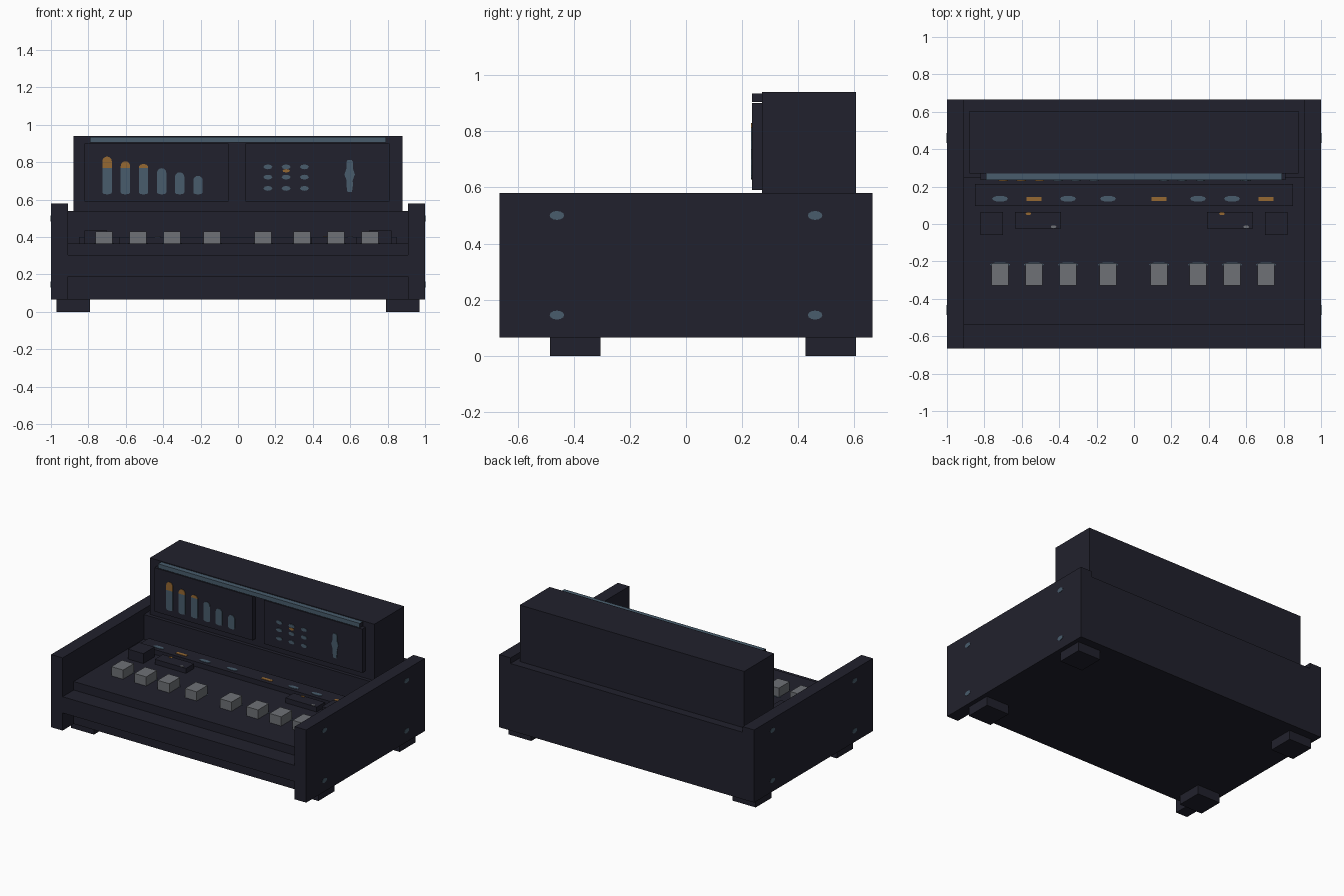
import bpy, bmesh, math
from mathutils import Vector

if "Cube" in bpy.data.objects:
    bpy.data.objects.remove(bpy.data.objects["Cube"])


def material(name, rgb):
    m = bpy.data.materials.new(name)
    m.diffuse_color = (*rgb, 1)
    m.use_nodes = True
    m.node_tree.nodes["Principled BSDF"].inputs["Base Color"].default_value = m.diffuse_color
    return m


DARK = material("charcoal", (0.0152, 0.0152, 0.026))
BLUE = material("slate_blue", (0.065, 0.107, 0.15))
AMBER = material("amber", (0.30, 0.14, 0.032))
GREY = material("key_grey", (0.156, 0.165, 0.18))


def prism(name, pts, direction, mat):
    """Extrude a closed outline of 3D points along a direction."""
    bm = bmesh.new()
    face = bm.faces.new([bm.verts.new(p) for p in pts])
    ext = bmesh.ops.extrude_face_region(bm, geom=[face])
    verts = [v for v in ext["geom"] if isinstance(v, bmesh.types.BMVert)]
    bmesh.ops.translate(bm, verts=verts, vec=Vector(direction))
    bmesh.ops.recalc_face_normals(bm, faces=bm.faces)
    me = bpy.data.meshes.new(name)
    bm.to_mesh(me)
    bm.free()
    me.materials.append(mat)
    ob = bpy.data.objects.new(name, me)
    bpy.context.collection.objects.link(ob)
    return ob


def box(name, x0, x1, y0, y1, z0, z1, mat=DARK):
    pts = [(x0, y0, z0), (x1, y0, z0), (x1, y1, z0), (x0, y1, z0)]
    return prism(name, pts, (0, 0, z1 - z0), mat)


def ellipse(cx, cy, rx, ry, n=12):
    return [(cx + rx * math.cos(2 * math.pi * i / n),
             cy + ry * math.sin(2 * math.pi * i / n)) for i in range(n)]


def arc(cx, cz, rx, rz, a0, a1, n=8):
    return [(cx + rx * math.cos(math.radians(a0 + (a1 - a0) * i / n)),
             cz + rz * math.sin(math.radians(a0 + (a1 - a0) * i / n))) for i in range(n + 1)]


SCREEN_Y = 0.235


def screen_plate(name, outline, mat):
    return prism(name, [(x, SCREEN_Y, z) for x, z in outline], (0, -0.004, 0), mat)


def top_plate(name, outline, z, mat):
    return prism(name, [(x, y, z) for x, y in outline], (0, 0, 0.003), mat)


# stepped body: toe recess, front rail, key deck, raised rear
profile = [(-.54, .065), (-.54, .19), (-.665, .19), (-.665, .305), (-.54, .305),
           (-.54, .365), (.245, .365), (.245, .54), (.665, .54), (.665, .065)]
prism("body", [(-.91, y, z) for y, z in profile], (1.82, 0, 0), DARK)

# side panels, feet, side screws, corner blocks and small platforms
for side, s in (("left", -1), ("right", 1)):
    def mbox(name, a, b, *rest):
        lo, hi = sorted((s * a, s * b))
        box(f"{side}_{name}", lo, hi, *rest)
    mbox("side_panel", .91, 1.0, -.665, .665, .065, .58)
    mbox("front_foot", .79, .97, -.485, -.305, 0, .065)
    mbox("rear_foot", .79, .97, .425, .605, 0, .065)
    mbox("corner_block", .70, .82, -.06, .065, .365, .435)
    mbox("platform", .39, .635, -.025, .065, .365, .40)
    for y in (-.46, .46):
        for z in (.145, .5):
            prism(f"{side}_screw", [(s, a, b) for a, b in ellipse(y, z, .026, .016)],
                  (s * .002, 0, 0), BLUE)

# marks on the platforms
for x in (-.565, .47):
    top_plate("platform_amber_mark", ellipse(x, .055, .015, .008), .40, AMBER)
for x in (-.43, .60):
    top_plate("platform_grey_mark", ellipse(x, -.015, .015, .008), .40, GREY)

# keys, with a lamp for each on the strip behind them
box("lamp_strip", -.85, .85, .095, .215, .365, .40)
for i, x in enumerate((-.716, -.535, -.353, -.139, .134, .342, .524, .706)):
    box("key", x - .046, x + .046, -.33, -.21, .365, .43, GREY)
    top_plate("key_pivot", ellipse(x, -.217, .054, .012), .365, BLUE)
    if i in (1, 4, 7):
        lamp = [(x - .04, .123), (x + .04, .123), (x + .04, .145), (x - .04, .145)]
        top_plate("amber_lamp", lamp, .40, AMBER)
    else:
        top_plate("blue_lamp", ellipse(x, .135, .042, .016), .40, BLUE)

# upper cabinet with two display panels
box("cabinet", -.88, .88, .27, .605, .54, .94)
box("left_display", -.82, -.05, SCREEN_Y, .27, .59, .90)
box("right_display", .04, .81, SCREEN_Y, .27, .59, .90)

# light bar: glowing front and top, dark ends
bar = box("light_bar", -.79, .79, SCREEN_Y, .27, .905, .935)
bar.data.materials.append(BLUE)
for p in bar.data.polygons:
    if p.normal.y < -.5 or p.normal.z > .5:
        p.material_index = 1

# level meter with amber peaks
R, LIMIT = .025, .77
for x, top in zip((-.70, -.602, -.505, -.408, -.312, -.214),
                  (.83, .805, .79, .768, .746, .727)):
    base = arc(x, .638, R, .01, 180, 360)
    if top > LIMIT:
        screen_plate("meter_bar", base + [(x + R, LIMIT), (x - R, LIMIT)], BLUE)
        h = min(R, top - LIMIT - .004)
        peak = [(x - R, LIMIT), (x + R, LIMIT)] + arc(x, top - h, R, h, 0, 180)
        screen_plate("meter_peak", peak, AMBER)
    else:
        screen_plate("meter_bar", base + arc(x, top - R, R, R, 0, 180), BLUE)

# dot grid, amber pointer and spindle gauge
for x in (.16, .257, .355):
    for z in (.66, .72, .775):
        screen_plate("grid_dot", ellipse(x, z, .024, .013, 8), BLUE)
screen_plate("grid_pointer", ellipse(.257, .754, .02, .009, 8), AMBER)
half = [(.012, .64), (.018, .68), (.016, .70), (.028, .735), (.018, .765), (.018, .80), (.01, .813)]
spindle = [(.597 + w, z) for w, z in half] + [(.597 - w, z) for w, z in reversed(half)]
screen_plate("spindle_gauge", spindle, BLUE)
